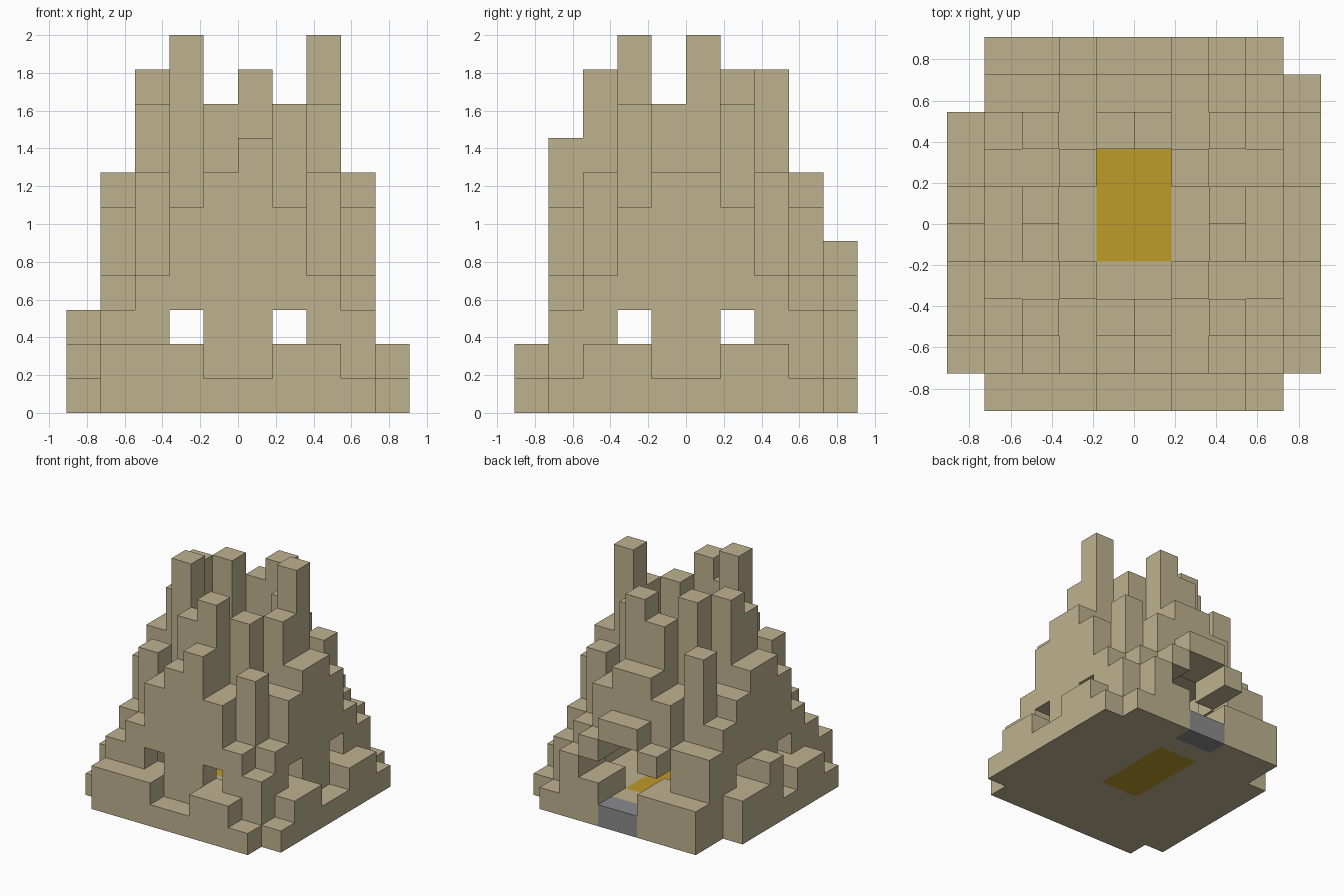
import bpy, bmesh
from math import radians
from mathutils import Vector

if "Cube" in bpy.data.objects:
    bpy.data.objects.remove(bpy.data.objects["Cube"], do_unlink=True)

CELL = 2 / 11
N = 10

# Column heights in blocks, one row per depth step from front to back.
# "." is the open shaft down to the chamber floor; a and b are ten and eleven.
ROWS = [
    "0222112210",
    "1346786431",
    "24769a6742",
    "266b..9662",
    "179....971",
    "37a....b71",
    "266a..9662",
    "25869a6742",
    "0446776431",
    "0222112310",
]


def height(x, y):
    if not (0 <= x < N and 0 <= y < N):
        return 0
    c = ROWS[y][x]
    return None if c == "." else int(c, 16)


def make_material(name, color):
    mat = bpy.data.materials.new(name)
    mat.use_nodes = True
    mat.diffuse_color = (*color, 1)
    mat.node_tree.nodes["Principled BSDF"].inputs["Base Color"].default_value = (*color, 1)
    return mat


sand = make_material("sand", (0.515, 0.445, 0.275))
gold = make_material("gold", (0.515, 0.328, 0.023))
stone = make_material("grey_stone", (0.26, 0.26, 0.27))

# Hollow stepped mound: every column only reaches down to its lowest neighbour
mound = set()
for x in range(N):
    for y in range(N):
        h = height(x, y)
        if h == 0:
            continue
        mound.add((x, y, 0))
        if h is None:
            continue
        around = [height(x + 1, y), height(x - 1, y), height(x, y + 1), height(x, y - 1)]
        base = max(0, min(n for n in around if n is not None) - 1)
        mound.update((x, y, z) for z in range(base, h))

# Windows on all four sides
for a in (3, 6):
    for b in (1, 8):
        mound.discard((a, b, 2))
        mound.discard((b, a, 2))

# Doorway at the back
for x in (4, 5):
    for z in (1, 2, 3):
        mound.discard((x, 8, z))

# Chamber floor, doorstep and door canopy
gold_floor = {(x, y, 0) for x in (4, 5) for y in range(4, 8)}
doorstep = {(x, 9, 0) for x in (4, 5)}
canopy = {(3, 9, 3), (4, 9, 4), (5, 9, 4), (6, 9, 3)}
mound -= gold_floor | doorstep
everything = mound | gold_floor | doorstep | canopy

AXES = [Vector((1, 0, 0)), Vector((0, 1, 0)), Vector((0, 0, 1))]


def build(name, cells, mat):
    """Skin the exposed sides of a set of blocks and merge the flat areas."""
    bm = bmesh.new()
    verts = {}

    def vert(p):
        key = tuple(round(c) for c in p)
        if key not in verts:
            px, py, pz = key
            verts[key] = bm.verts.new(((px - N / 2) * CELL, (py - N / 2) * CELL, pz * CELL))
        return verts[key]

    for cell in sorted(cells):
        corner = Vector(cell)
        for i in range(3):
            n, u, v = AXES[i], AXES[(i + 1) % 3], AXES[(i + 2) % 3]
            for side in (0, 1):
                step = n if side else -n
                if tuple(round(c) for c in corner + step) in everything:
                    continue
                o = corner + n * side
                loop = [o, o + u, o + u + v, o + v]
                if not side:
                    loop.reverse()
                bm.faces.new([vert(p) for p in loop])
    bmesh.ops.dissolve_limit(bm, angle_limit=radians(1), verts=bm.verts, edges=bm.edges)
    mesh = bpy.data.meshes.new(name)
    bm.to_mesh(mesh)
    bm.free()
    mesh.materials.append(mat)
    obj = bpy.data.objects.new(name, mesh)
    bpy.context.collection.objects.link(obj)
    return obj


build("stepped_mound", mound, sand)
build("door_canopy", canopy, sand)
build("chamber_floor", gold_floor, gold)
build("doorstep", doorstep, stone)
